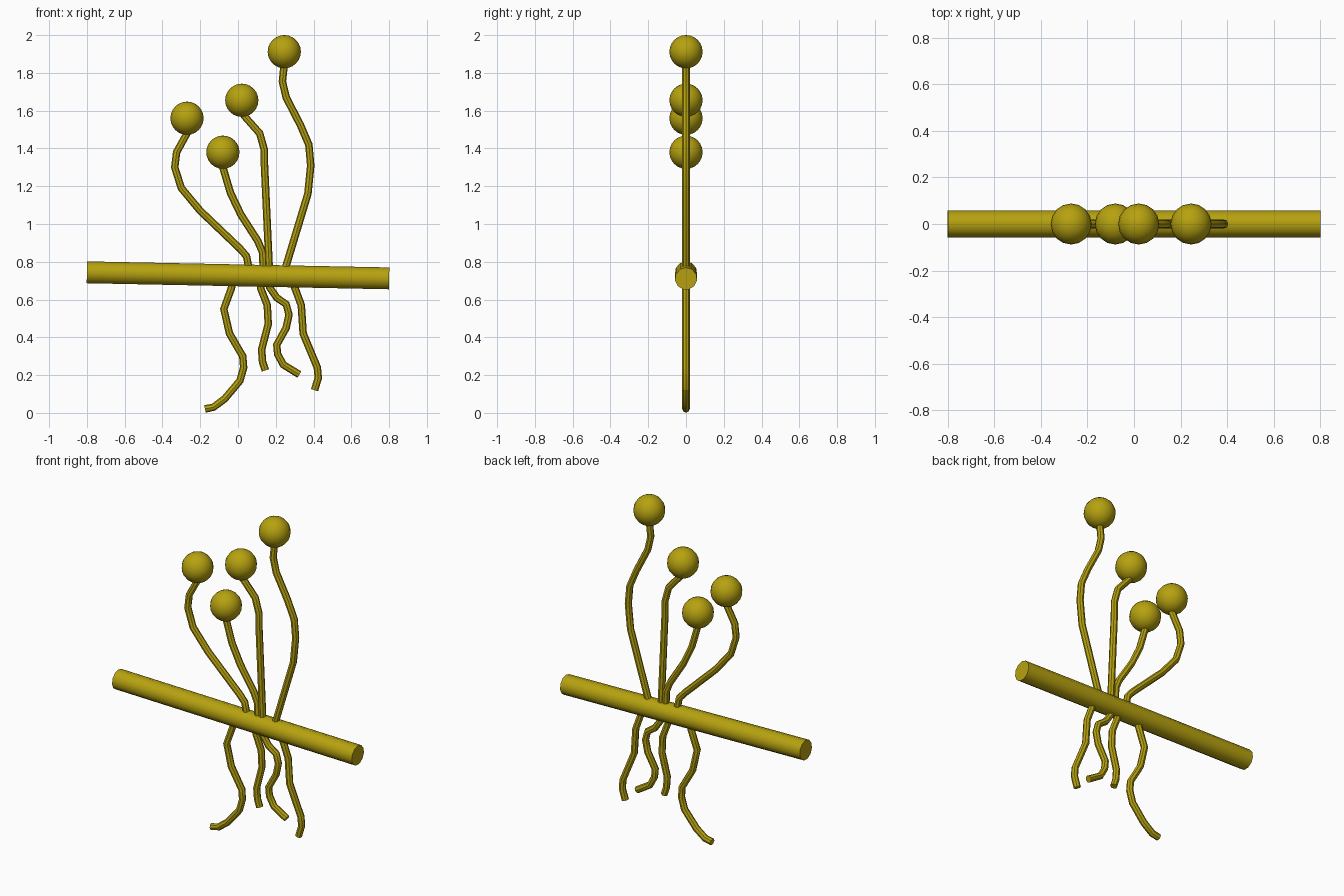
import bpy
import math
from mathutils import Vector

cube = bpy.data.objects.get("Cube")
if cube:
    bpy.data.objects.remove(cube, do_unlink=True)

# Single olive yellow material
olive = bpy.data.materials.new("olive_yellow")
olive.use_nodes = True
colour = (0.47, 0.36, 0.005, 1)
olive.diffuse_color = colour
olive.node_tree.nodes["Principled BSDF"].inputs["Base Color"].default_value = colour

BALL_RADIUS = 0.088
STRAND_RADIUS = 0.02


def finish(obj, name):
    """Name, colour and smooth a part while keeping its hard edges."""
    obj.name = name
    obj.data.materials.clear()
    obj.data.materials.append(olive)
    bpy.ops.object.select_all(action='DESELECT')
    obj.select_set(True)
    bpy.context.view_layer.objects.active = obj
    bpy.ops.object.shade_smooth_by_angle(angle=math.radians(40))
    return obj


def strand(name, points):
    """Sweep a thin round tube along a path in the x-z plane."""
    curve = bpy.data.curves.new(name, 'CURVE')
    curve.dimensions = '3D'
    curve.bevel_depth = STRAND_RADIUS
    curve.bevel_resolution = 2
    curve.use_fill_caps = True
    spline = curve.splines.new('POLY')
    spline.points.add(len(points) - 1)
    for point, (x, z) in zip(spline.points, points):
        point.co = (x, 0, z, 1)
    obj = bpy.data.objects.new(name, curve)
    bpy.context.collection.objects.link(obj)
    bpy.ops.object.select_all(action='DESELECT')
    obj.select_set(True)
    bpy.context.view_layer.objects.active = obj
    bpy.ops.object.convert(target='MESH')
    return finish(bpy.context.object, name)


def ball(name, x, z):
    bpy.ops.mesh.primitive_uv_sphere_add(
        segments=16, ring_count=12, radius=BALL_RADIUS, location=(x, 0, z))
    return finish(bpy.context.object, name)


# Slightly tilted crossbar
left, right = Vector((-0.8, 0, 0.743)), Vector((0.8, 0, 0.711))
axis = right - left
bpy.ops.mesh.primitive_cylinder_add(
    vertices=11, radius=0.059, depth=axis.length, location=(left + right) / 2,
    rotation=axis.to_track_quat('Z', 'Y').to_euler())
finish(bpy.context.object, "crossbar")

# Stems rise from the crossbar; each path ends at the centre of its ball
stems = [
    [(.055, .73), (.055, .78), (.045, .83), (.01, .87), (-.2, 1.07), (-.3, 1.19),
     (-.335, 1.3), (-.325, 1.38), (-.27, 1.48), (-.27, 1.56)],
    [(.135, .73), (.13, .85), (.105, .91), (.015, 1.05), (-.04, 1.165),
     (-.08, 1.3), (-.08, 1.38)],
    [(.167, .73), (.14, 1.315), (.14, 1.39), (.115, 1.48), (.035, 1.57),
     (.02, 1.655)],
    [(.24, .73), (.37, 1.16), (.385, 1.31), (.375, 1.42), (.33, 1.525),
     (.255, 1.67), (.235, 1.755), (.243, 1.83), (.245, 1.912)],
]
for i, path in enumerate(stems, 1):
    strand(f"stem_{i}", path)
    ball(f"ball_{i}", *path[-1])

# Roots hang below the crossbar
roots = [
    [(-.02, .73), (-.035, .66), (-.075, .55), (-.045, .42), (.025, .3), (.03, .24),
     (.01, .17), (-.07, .075), (-.13, .03), (-.175, .021)],
    [(.12, .73), (.12, .66), (.155, .57), (.16, .47), (.125, .335), (.13, .27),
     (.145, .225)],
    [(.165, .73), (.167, .665), (.205, .61), (.255, .575), (.27, .52), (.255, .45),
     (.205, .36), (.21, .31), (.24, .255), (.325, .203)],
    [(.28, .73), (.3, .665), (.335, .57), (.345, .42), (.42, .24), (.425, .185),
     (.405, .12)],
]
for i, path in enumerate(roots, 1):
    strand(f"root_{i}", path)
